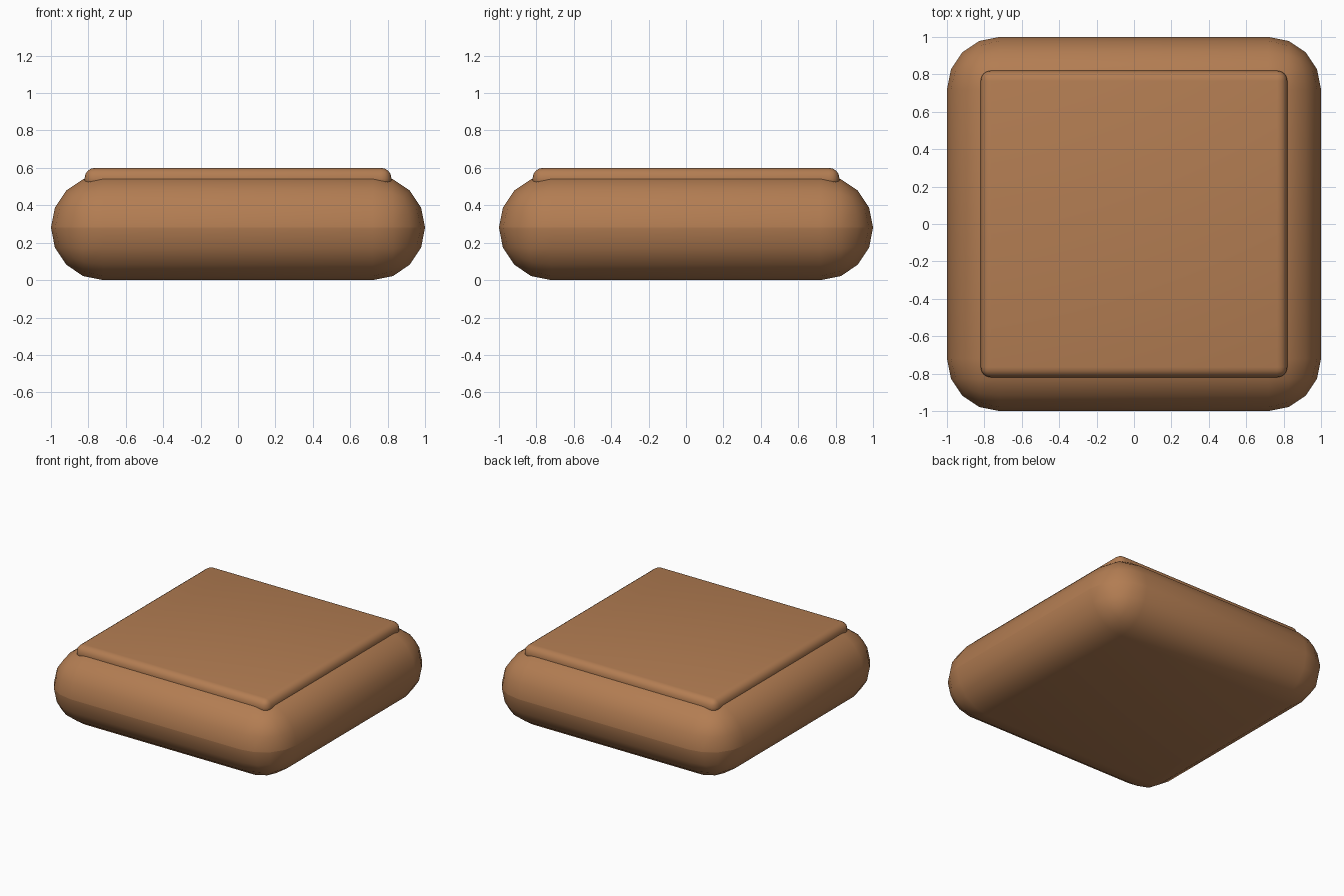
import bpy, math

if "Cube" in bpy.data.objects:
    bpy.data.objects.remove(bpy.data.objects["Cube"])

wood = bpy.data.materials.new("warm brown")
wood.diffuse_color = (0.45, 0.205, 0.085, 1)
wood.use_nodes = True
wood.node_tree.nodes["Principled BSDF"].inputs["Base Color"].default_value = wood.diffuse_color


def rounded_box(name, size, z0, z1, radius, segments):
    """Square slab with all edges rounded, smooth shaded."""
    bpy.ops.mesh.primitive_cube_add(size=1, location=(0, 0, (z0 + z1) / 2))
    ob = bpy.context.object
    ob.name = name
    ob.scale = (size, size, z1 - z0)
    bpy.ops.object.transform_apply(location=False, rotation=False, scale=True)
    bev = ob.modifiers.new("round", 'BEVEL')
    bev.width = radius
    bev.segments = segments
    bev.limit_method = 'NONE'
    bpy.ops.object.modifier_apply(modifier=bev.name)
    ob.data.materials.append(wood)
    bpy.ops.object.shade_smooth_by_angle(angle=math.radians(40))
    return ob


# Plump base with fully rounded sides
rounded_box("cushion_base", 2.0, 0.0, 0.561, 0.28, 4)
# Thin raised panel sunk into the top
rounded_box("top_panel", 1.64, 0.48, 0.6, 0.055, 4)
